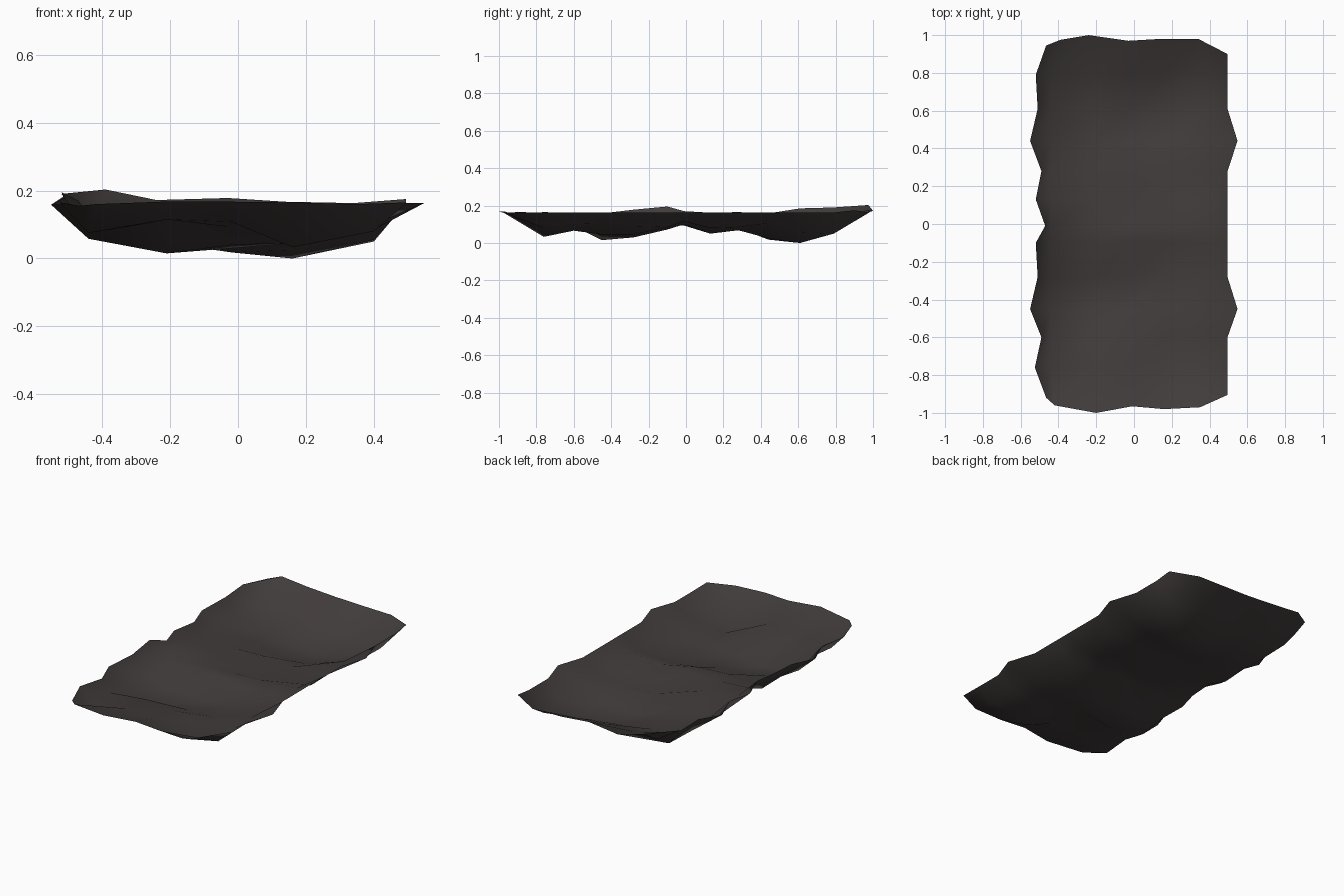
import bpy
import bmesh

# colour
cloth = bpy.data.materials.new("dark brown cloth")
cloth.diffuse_color = (0.054, 0.046, 0.045, 1)

RIM = 0.163
EDGE = 0.495                                # usual right edge
COLS = (-0.44, -0.21, -0.02, 0.16, 0.40)    # inner columns, x

# cross rows: y, left edge x, left rim height, heights of the inner columns
rows = [
    (-0.76, -0.525, 0.165, (0.075, 0.115, 0.108, 0.033, 0.080)),
    (-0.60, -0.490, 0.160, (0.090, 0.112, 0.092, 0.066, 0.100)),
    (-0.45, -0.550, 0.158, (0.058, 0.015, 0.040, 0.045, 0.105)),
    (-0.28, -0.510, 0.178, (0.085, 0.040, 0.030, 0.045, 0.090)),
    (-0.10, -0.520, 0.195, (0.082, 0.108, 0.098, 0.072, 0.085)),
    (-0.01, -0.470, 0.170, (0.115, 0.100, 0.093, 0.100, 0.115)),
    (0.13, -0.520, 0.162, (0.125, 0.095, 0.052, 0.050, 0.080)),
    (0.28, -0.490, 0.165, (0.080, 0.080, 0.085, 0.068, 0.085)),
    (0.44, -0.550, 0.158, (0.090, 0.070, 0.018, 0.025, 0.105)),
    (0.61, -0.510, 0.185, (0.085, 0.045, 0.018, 0.000, 0.055)),
    (0.79, -0.520, 0.190, (0.090, 0.098, 0.095, 0.080, 0.050)),
]

# ragged short ends: x, y, z
front_end = [(-0.465, -0.92, 0.155), (-0.42, -0.96, 0.16), (-0.20, -1.0, 0.168),
             (-0.01, -0.965, 0.167), (0.16, -0.98, 0.165), (0.35, -0.97, 0.16),
             (EDGE, -0.905, 0.165)]
back_end = [(-0.465, 0.945, 0.18), (-0.39, 0.975, 0.203), (-0.24, 1.0, 0.172),
            (-0.03, 0.97, 0.178), (0.14, 0.98, 0.167), (0.34, 0.98, 0.163),
            (EDGE, 0.9, 0.175)]


def sagging_row(y, left, rim_left, heights):
    """One row of points hanging between its two rims."""
    # the right edge has one pointed corner halfway along each half
    right = 0.548 if abs(abs(y) - 0.445) < 0.01 else EDGE
    middle = [(x, y, z) for x, z in zip(COLS, heights)]
    return [(left, y, rim_left)] + middle + [(right, y, RIM)]


# sagging sheet
bm = bmesh.new()
lines = [front_end] + [sagging_row(*r) for r in rows] + [back_end]
grid = [[bm.verts.new(p) for p in line] for line in lines]
for a, b in zip(grid, grid[1:]):
    for i in range(len(a) - 1):
        bm.faces.new((a[i], a[i + 1], b[i + 1], b[i])).smooth = True

mesh = bpy.data.meshes.new("sagging_sheet")
bm.to_mesh(mesh)
bm.free()
mesh.materials.append(cloth)
sheet = bpy.data.objects.new("sagging_sheet", mesh)
bpy.context.collection.objects.link(sheet)
